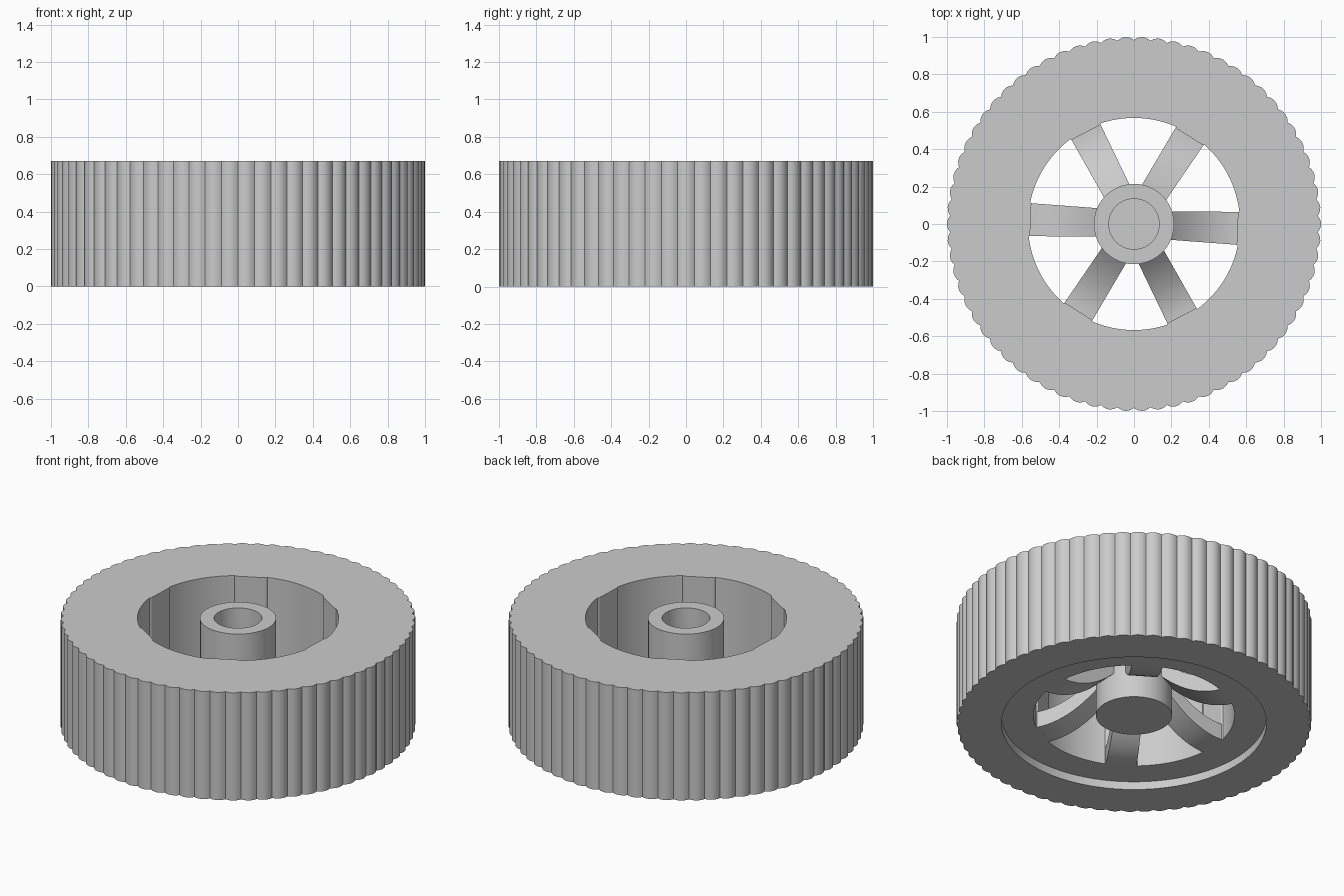
import bpy, bmesh, math

HEIGHT, FLOOR = 0.67, 0.05
RIDGES, STEPS = 70, 6
SPOKES, SPOKE_TURN = 6, math.radians(-2.4)

if "Cube" in bpy.data.objects:
    bpy.data.objects.remove(bpy.data.objects["Cube"])

grey = bpy.data.materials.new("plain grey")
grey.use_nodes = True
colour = (0.6, 0.6, 0.6, 1)
grey.diffuse_color = colour
grey.node_tree.nodes["Principled BSDF"].inputs["Base Color"].default_value = colour


def finish(bm, name):
    bmesh.ops.remove_doubles(bm, verts=bm.verts, dist=1e-5)
    bmesh.ops.recalc_face_normals(bm, faces=bm.faces)
    mesh = bpy.data.meshes.new(name)
    bm.to_mesh(mesh)
    bm.free()
    mesh.materials.append(grey)
    obj = bpy.data.objects.new(name, mesh)
    bpy.context.collection.objects.link(obj)
    bpy.ops.object.select_all(action="DESELECT")
    obj.select_set(True)
    bpy.context.view_layer.objects.active = obj
    bpy.ops.object.shade_smooth_by_angle(angle=math.radians(30))
    return obj


def revolve(name, profile, count, closed):
    """Turn a profile, given as a function of the angle, about the z axis."""
    bm = bmesh.new()
    rings = []
    for i in range(count):
        a = 2 * math.pi * i / count
        rings.append([bm.verts.new((r * math.cos(a), r * math.sin(a), z))
                      for r, z in profile(a)])
    size = len(rings[0])
    for i, ring in enumerate(rings):
        after = rings[(i + 1) % count]
        for j in range(size if closed else size - 1):
            k = (j + 1) % size
            bm.faces.new((ring[j], after[j], after[k], ring[k]))
    if not closed:
        bm.faces.new([ring[0] for ring in rings])
        bm.faces.new([ring[-1] for ring in rings])
    return finish(bm, name)


# Tyre: rounded tread ridges outside, flat pads in the bore behind the spokes
def tyre_profile(a):
    t = (a * RIDGES / (2 * math.pi) + 0.5) % 1 - 0.5
    outer = 1 - 0.016 * (2 * t) ** 2
    pitch = 2 * math.pi / SPOKES
    off = (a - SPOKE_TURN + pitch / 2) % pitch - pitch / 2
    bore = 0.553 / math.cos(off) if abs(off) < math.radians(9.1) else 0.567
    return [(outer, 0), (outer, HEIGHT), (bore, HEIGHT),
            (bore, FLOOR), (0.747, FLOOR), (0.747, 0)]


revolve("tyre", tyre_profile, RIDGES * STEPS, True)

# Hub: solid below, with a blind axle hole from the top
revolve("hub", lambda a: [(0.215, FLOOR), (0.215, HEIGHT),
                          (0.135, HEIGHT), (0.135, 0.15)], 40, False)


# Spokes: tapered blades that sweep up towards the hub
def spoke_section(t):
    r = 0.19 + 0.365 * t
    low = FLOOR + 0.18 * (1 - t) ** 2
    half = 0.076 + 0.012 * t
    return [(r, -half, low), (r, half, low), (r, half, low + 0.1), (r, -half, low + 0.1)]


for n in range(SPOKES):
    bm = bmesh.new()
    sections = [[bm.verts.new(p) for p in spoke_section(i / 12)] for i in range(13)]
    for a, b in zip(sections, sections[1:]):
        for j in range(4):
            k = (j + 1) % 4
            bm.faces.new((a[j], a[k], b[k], b[j]))
    bm.faces.new(sections[0])
    bm.faces.new(sections[-1])
    spoke = finish(bm, f"spoke_{n + 1}")
    spoke.rotation_euler.z = SPOKE_TURN + n * 2 * math.pi / SPOKES
